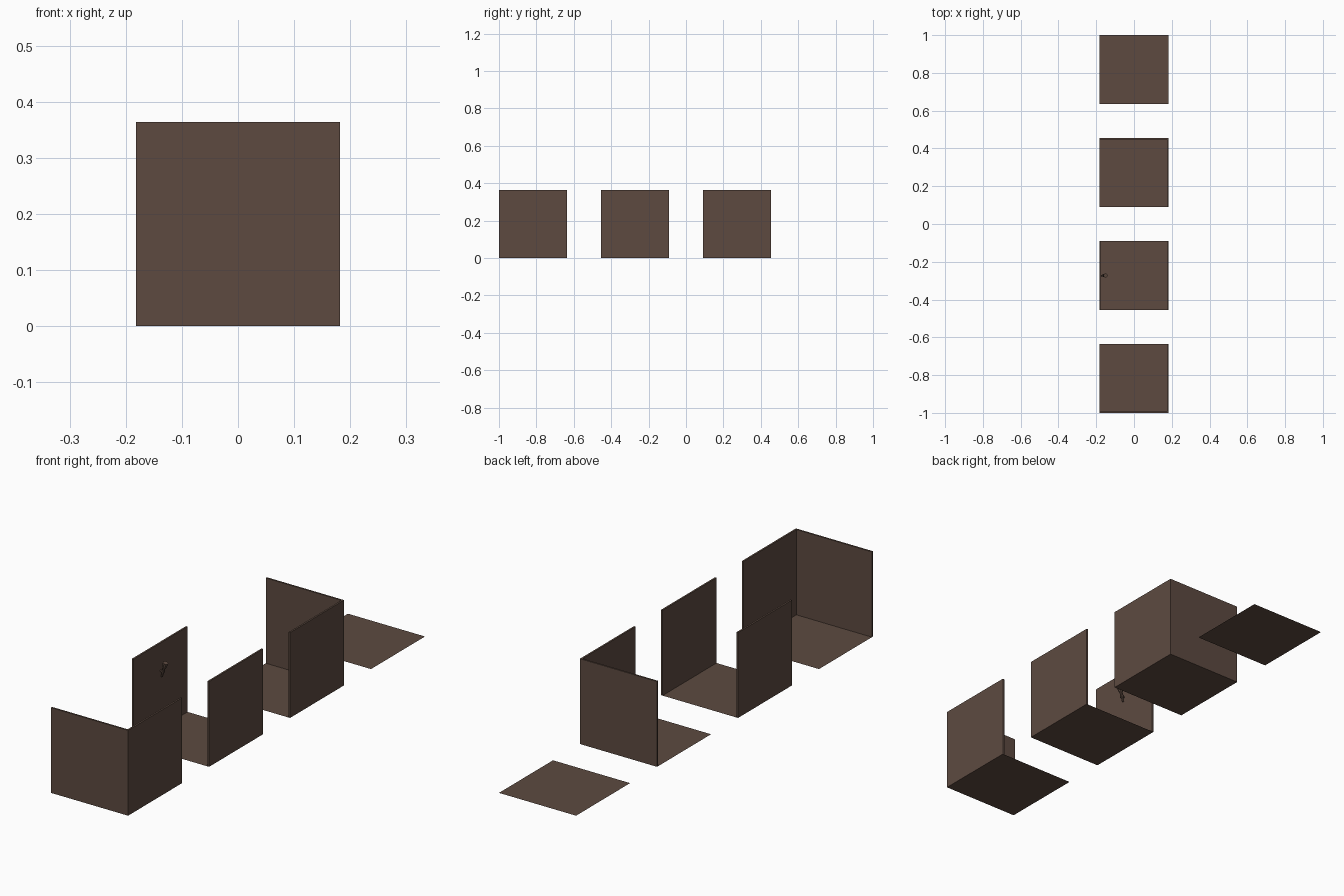
import bpy, bmesh, math
from mathutils import Vector

if "Cube" in bpy.data.objects:
    bpy.data.objects.remove(bpy.data.objects["Cube"])

S = 2 / 5.5          # tile size
T = 0.0075           # wall thickness
H = S / 2


def material(name, rgb):
    m = bpy.data.materials.new(name)
    m.diffuse_color = (*rgb, 1)
    m.use_nodes = True
    m.node_tree.nodes["Principled BSDF"].inputs["Base Color"].default_value = m.diffuse_color
    return m


stone = material("brown stone", (0.109, 0.0685, 0.0513))


def finish(name, bm, mat):
    bmesh.ops.recalc_face_normals(bm, faces=bm.faces)
    me = bpy.data.meshes.new(name)
    bm.to_mesh(me)
    bm.free()
    me.materials.append(mat)
    ob = bpy.data.objects.new(name, me)
    bpy.context.collection.objects.link(ob)
    return ob


def box(name, center, size):
    bm = bmesh.new()
    bmesh.ops.create_cube(bm, size=1)
    for v in bm.verts:
        v.co = Vector([c + a * s for c, a, s in zip(center, v.co, size)])
    return finish(name, bm, stone)


def floor(name, y):
    bm = bmesh.new()
    bmesh.ops.create_grid(bm, x_segments=1, y_segments=1, size=H)
    bmesh.ops.translate(bm, vec=(0, y, 0), verts=bm.verts)
    return finish(name, bm, stone)


def rod(name, a, b, r1, r2, sides=8):
    a, b = Vector(a), Vector(b)
    bm = bmesh.new()
    bmesh.ops.create_cone(bm, cap_ends=True, segments=sides, radius1=r1,
                          radius2=r2, depth=(b - a).length)
    q = Vector((0, 0, 1)).rotation_difference(b - a)
    for v in bm.verts:
        v.co = q @ v.co + (a + b) / 2
    return finish(name, bm, stone)


# four tiles in a row, each with its own set of walls
layout = [("front", "right"), ("left", "right"), ("right", "back"), ()]
for i, walls in enumerate(layout):
    y = -1 + H + i * 1.5 * S
    floor(f"floor_{i + 1}", y)
    for w in walls:
        sign = 1 if w in ("right", "back") else -1
        off = sign * (H - T / 2)
        if w in ("left", "right"):
            box(f"{w}_wall_{i + 1}", (off, y, H), (T, S, S))
        else:
            box(f"{w}_wall_{i + 1}", (0, y + off, H), (S, T, S))

# torch on the left wall of the second tile
y = -1 + H + 1.5 * S
x = -H + T


def P(d, z):
    return (x + d, y, z)


rod("torch_stick", P(0.006, 0.222), P(0.019, 0.268), 0.004, 0.006)
rod("torch_head", P(0.018, 0.264), P(0.024, 0.285), 0.008, 0.0115)
rod("torch_bracket", P(0, 0.245), P(0.015, 0.245), 0.004, 0.004)
rod("torch_ring", P(0.0115, 0.242), P(0.0135, 0.249), 0.0075, 0.0075)
